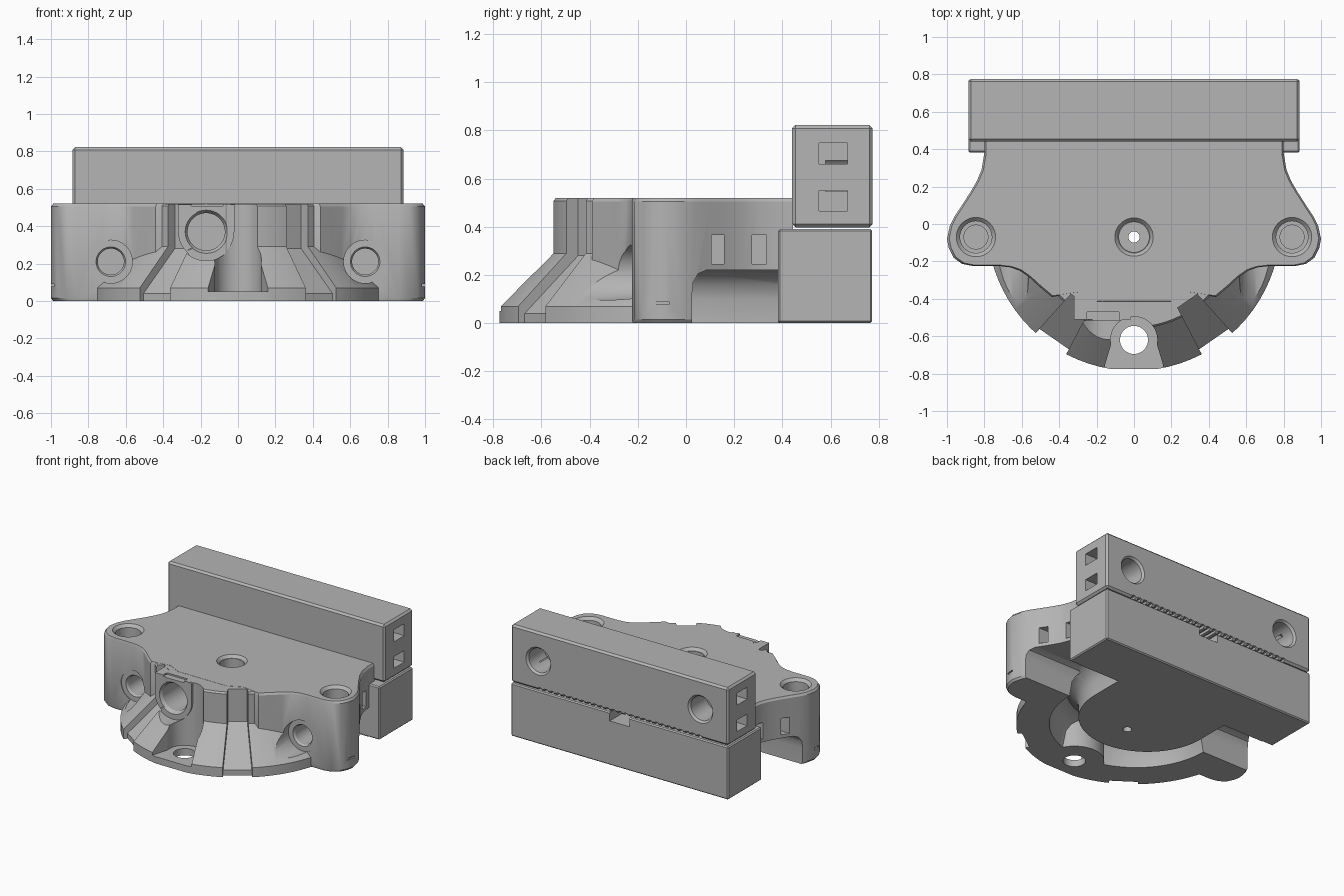
import bpy, bmesh, math
from mathutils import Vector, Matrix

if "Cube" in bpy.data.objects:
    bpy.data.objects.remove(bpy.data.objects["Cube"], do_unlink=True)

grey = bpy.data.materials.new("plain grey")
grey.use_nodes = True
grey.diffuse_color = (0.46, 0.46, 0.46, 1)
grey.node_tree.nodes["Principled BSDF"].inputs["Base Color"].default_value = grey.diffuse_color


def make(name, bm):
    bmesh.ops.recalc_face_normals(bm, faces=bm.faces)
    mesh = bpy.data.meshes.new(name)
    bm.to_mesh(mesh)
    bm.free()
    mesh.materials.append(grey)
    ob = bpy.data.objects.new(name, mesh)
    bpy.context.collection.objects.link(ob)
    return ob


def loft(name, rings):
    """Skin a stack of (z, plan points) rings and cap both ends."""
    bm = bmesh.new()
    vs = [[bm.verts.new((x, y, z)) for x, y in pts] for z, pts in rings]
    n = len(vs[0])
    for a, b in zip(vs, vs[1:]):
        for i in range(n):
            j = (i + 1) % n
            bm.faces.new((a[i], a[j], b[j], b[i]))
    bm.faces.new(vs[0])
    bm.faces.new(vs[-1])
    return make(name, bm)


def boxes(name, spans):
    bm = bmesh.new()
    for span in spans:
        lo, hi = Vector(span[::2]), Vector(span[1::2])
        m = Matrix.Translation((lo + hi) / 2) @ Matrix.Diagonal((*(hi - lo), 1))
        bmesh.ops.create_cube(bm, size=1, matrix=m)
    return make(name, bm)


def box(name, *span):
    return boxes(name, [span])


def cyl(name, at, r, length, axis="Z", r2=None):
    """Cylinder or cone starting at a point and running along an axis."""
    bm = bmesh.new()
    way = {"Z": Vector((0, 0, 1)), "Y": Vector((0, 1, 0))}[axis]
    m = Matrix.Translation(Vector(at) + way * length / 2) @ way.to_track_quat("Z", "Y").to_matrix().to_4x4()
    bmesh.ops.create_cone(bm, cap_ends=True, segments=40, radius1=r,
                          radius2=r if r2 is None else r2, depth=length, matrix=m)
    return make(name, bm)


def combine(ob, tool, operation="DIFFERENCE"):
    mod = ob.modifiers.new("cut", "BOOLEAN")
    mod.operation, mod.solver, mod.object = operation, "EXACT", tool
    bpy.context.view_layer.objects.active = ob
    bpy.ops.object.modifier_apply(modifier=mod.name)
    bpy.data.objects.remove(tool, do_unlink=True)


def finish(ob):
    bpy.ops.object.select_all(action="DESELECT")
    ob.select_set(True)
    bpy.context.view_layer.objects.active = ob
    bpy.ops.object.shade_smooth_by_angle(angle=math.radians(28))


def arc(r, cy=0.0, n=40, a0=0.0, a1=-math.pi):
    return [(r * math.cos(a0 + (a1 - a0) * i / n), cy + r * math.sin(a0 + (a1 - a0) * i / n))
            for i in range(n + 1)]


# Main body: winged plan outline, mirrored, with a softened top edge
half = [(0.80, 0.445), (0.80, 0.38), (0.815, 0.29), (0.84, 0.23), (0.875, 0.17), (0.92, 0.10),
        (0.96, 0.04), (0.985, -0.01), (1.0, -0.08), (0.99, -0.13), (0.965, -0.18), (0.92, -0.213),
        (0.86, -0.225), (0.72, -0.225), (0.66, -0.232), (0.61, -0.25), (0.56, -0.285),
        (0.50, -0.34), (0.44, -0.39), (0.30, -0.37), (0.2, -0.42)]
outline = half + [(-x, y) for x, y in reversed(half)]
inset = [(x * 0.988, y * 0.988 + 0.002) for x, y in outline]
body = loft("main_body", [(0, inset), (0.015, outline), (0.505, outline), (0.52, inset)])

# Flared skirt at the front with a flat toe
skirt = loft("skirt", [(0, arc(0.785)), (0.07, arc(0.785)), (0.29, arc(0.56)),
                       (0.507, arc(0.56)), (0.519, arc(0.55))])
combine(body, skirt, "UNION")
combine(body, box("toe_trim", -1, 1, -1, -0.775, -0.1, 0.6))


# Recessed panels on both sides of the toe
def panel(side, r):
    a, b = math.radians(27.5), math.radians(42)
    return [(side * k * math.sin(t), -k * math.cos(t)) for k, t in ((r, a), (r, b), (1.1, b), (1.1, a))]


for side in (-1, 1):
    combine(body, loft("panel_cut", [(z, panel(side, r)) for z, r in
                                     ((-0.1, 0.755), (0.04, 0.755), (0.28, 0.505), (0.6, 0.505))]))

# Pocket above the toe screw
combine(body, cyl("toe_well", (0, -0.62, 0.05), 0.125, 0.6))
toe = [(-0.10, -0.57), (0.10, -0.57), (0.20, -0.9), (-0.20, -0.9)]
combine(body, loft("toe_cut", [(0.05, toe), (0.6, toe)]))

# Squared boss for the offset front bore
bx, bz = -0.17, 0.37
combine(body, box("boss_face_cut", -0.33, -0.01, -0.9, -0.515, bz, 0.6))
combine(body, cyl("boss_round_cut", (bx, -0.9, bz), 0.155, 0.385, "Y"))
combine(body, box("boss_block", bx - 0.15, bx + 0.15, -0.51, -0.3, bz, 0.517), "UNION")
combine(body, cyl("boss_round", (bx, -0.51, bz), 0.15, 0.2, "Y"), "UNION")
combine(body, box("boss_notch", -0.25, -0.08, -0.6, -0.47, 0.508, 0.6))
combine(body, cyl("boss_mouth", (bx, -0.53, bz), 0.125, 0.04, "Y", 0.1))
combine(body, cyl("boss_bore", (bx, -0.55, bz), 0.1, 0.35, "Y"))


# U-shaped relief underneath, leaving a rounded central island and a toe pad
def relief(r, y0):
    return [(1.3, 0.385), (1.3, y0)] + arc(r, y0) + [(-1.3, y0), (-1.3, 0.385)]


def island(r):
    return [(r, 0.5)] + arc(r, 0.14) + [(-r, 0.5)]


groove = loft("groove", [(-0.1, relief(0.60, 0.025)), (0.12, relief(0.56, 0.025)),
                         (0.17, relief(0.53, 0.03)), (0.205, relief(0.50, 0.05)),
                         (0.22, relief(0.46, 0.085))])
combine(groove, loft("island", [(-0.2, island(0.46)), (0.10, island(0.46)), (0.16, island(0.48)),
                                (0.20, island(0.52)), (0.23, island(0.58))]))
combine(groove, cyl("toe_pad", (0, -0.62, -0.2), 0.2, 0.6))
combine(body, groove)

# Screw holes and side slots
combine(body, cyl("toe_hole", (0, -0.62, -0.1), 0.075, 0.3))
combine(body, cyl("centre_mouth", (0, -0.07, 0.50), 0.085, 0.04, "Z", 0.12))
combine(body, cyl("centre_bore", (0, -0.07, 0.25), 0.08, 0.4))
combine(body, cyl("centre_hole", (0, -0.07, -0.1), 0.03, 0.8))
for s in (-1, 1):
    combine(body, cyl("wing_mouth", (s * 0.845, -0.07, 0.50), 0.085, 0.04, "Z", 0.125))
    combine(body, cyl("wing_bore", (s * 0.845, -0.07, 0.40), 0.085, 0.3))
    combine(body, cyl("wing_inner_bore", (s * 0.845, -0.07, 0.3), 0.064, 0.2))
    combine(body, cyl("front_spotface", (s * 0.68, -0.9, 0.21), 0.115, 0.68, "Y"))
    combine(body, cyl("front_mouth", (s * 0.68, -0.23, 0.21), 0.085, 0.025, "Y", 0.07))
    combine(body, cyl("front_bore", (s * 0.68, -0.3, 0.21), 0.07, 0.25, "Y"))
    x0, x1 = sorted((s * 0.74, s * 1.1))
    combine(body, boxes("side_slots", [(x0, x1, 0.105, 0.158, 0.245, 0.365),
                                       (x0, x1, 0.275, 0.335, 0.245, 0.365)]))
    x0, x1 = sorted((s * 0.985, s * 1.1))
    combine(body, box("pry_slit", x0, x1, -0.19, -0.07, 0.078, 0.09))
finish(body)


def soften(ob, width):
    mod = ob.modifiers.new("edge", "BEVEL")
    mod.width, mod.segments = width, 1
    bpy.context.view_layer.objects.active = ob
    bpy.ops.object.modifier_apply(modifier=mod.name)


# Lower clamp block with a rear notch
lower = box("lower_clamp_block", -0.885, 0.885, 0.382, 0.773, 0, 0.39)
soften(lower, 0.008)
combine(lower, box("rear_notch", -0.08, 0.08, 0.6, 0.9, 0.325, 0.5))
finish(lower)

# Upper clamp block with side slots, rear bores and a toothed underside
upper = box("upper_clamp_block", -0.885, 0.885, 0.44, 0.775, 0.398, 0.822)
soften(upper, 0.014)
for s in (-1, 1):
    x0, x1 = sorted((s * 0.72, s * 1.0))
    combine(upper, boxes("end_slots", [(x0, x1, 0.552, 0.67, 0.66, 0.748),
                                       (x0, x1, 0.552, 0.67, 0.465, 0.55)]))
    combine(upper, cyl("rear_bore", (s * 0.66, 0.58, 0.61), 0.088, 0.3, "Y"))
    combine(upper, cyl("rear_mouth", (s * 0.66, 0.76, 0.61), 0.088, 0.025, "Y", 0.11))
teeth = [(i * 0.05 - 0.013, i * 0.05 + 0.013, 0.5, 0.9, 0.3, 0.418) for i in range(-13, 14)]
combine(upper, boxes("belt_teeth", teeth))
finish(upper)
